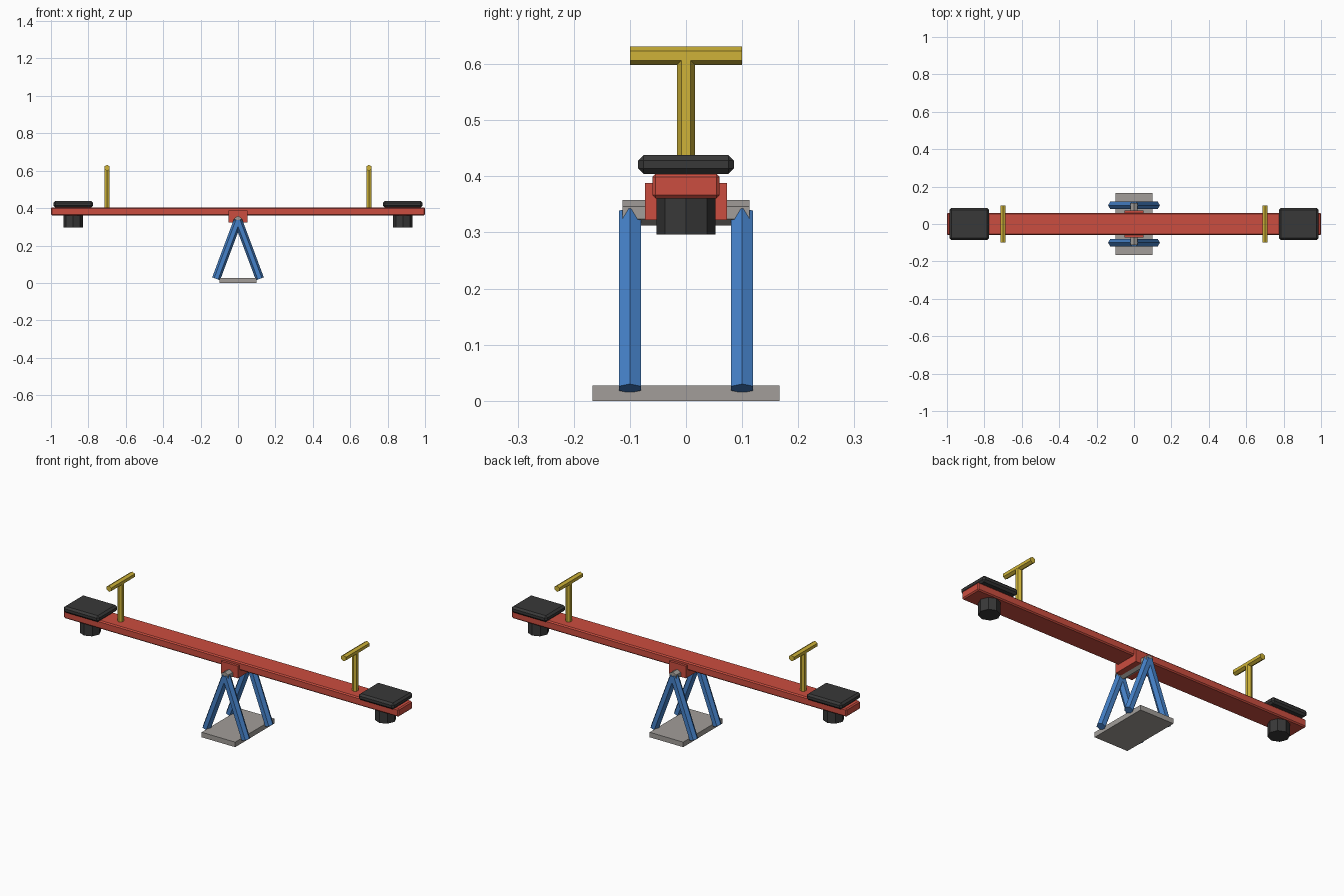
import bpy
from math import pi
from mathutils import Vector, Matrix

cube = bpy.data.objects.get("Cube")
if cube:
    bpy.data.objects.remove(cube, do_unlink=True)


def material(name, r, g, b):
    mat = bpy.data.materials.new(name)
    mat.use_nodes = True
    mat.diffuse_color = (r, g, b, 1)
    bsdf = next(n for n in mat.node_tree.nodes if n.type == 'BSDF_PRINCIPLED')
    bsdf.inputs["Base Color"].default_value = (r, g, b, 1)
    return mat


red = material("red paint", 0.60, 0.075, 0.05)
blue = material("blue paint", 0.06, 0.22, 0.58)
yellow = material("yellow paint", 0.62, 0.45, 0.04)
grey = material("grey concrete", 0.36, 0.34, 0.32)
black = material("black rubber", 0.04, 0.04, 0.04)


def box(name, centre, size, mat, bevel=0):
    bpy.ops.mesh.primitive_cube_add(size=1, location=centre)
    obj = bpy.context.object
    obj.name = name
    obj.data.transform(Matrix.Diagonal((*size, 1)))
    obj.data.materials.append(mat)
    if bevel:
        mod = obj.modifiers.new("chamfer", 'BEVEL')
        mod.width = bevel
        mod.segments = 1
    return obj


def bar(name, start, end, radius, mat, sides=6, roll=0):
    """Faceted rod between two points, rolled about its own axis."""
    start, end = Vector(start), Vector(end)
    axis = end - start
    bpy.ops.mesh.primitive_cylinder_add(vertices=sides, radius=radius, depth=axis.length)
    obj = bpy.context.object
    obj.name = name
    # keep the rod's local y as close to world y (or z) as possible
    z = axis.normalized()
    ref = Vector((0, 0, 1)) if abs(z.y) > 0.9 else Vector((0, 1, 0))
    x = ref.cross(z).normalized()
    y = z.cross(x)
    rot = Matrix((x, y, z)).transposed().to_4x4()
    obj.data.transform(Matrix.Rotation(roll, 4, 'Z'))
    obj.matrix_world = Matrix.Translation((start + end) / 2) @ rot
    obj.data.materials.append(mat)
    return obj


# Base and pivot
box("base_slab", (0, 0, 0.0135), (0.2, 0.334, 0.027), grey)
bar("axle", (0, -0.113, 0.335), (0, 0.113, 0.335), 0.023, grey)
box("pivot_bracket", (0, 0, 0.355), (0.1, 0.146, 0.066), red)

# Two A-frames
for y, depth in ((-0.1, "front"), (0.1, "back")):
    for s, side in ((-1, "right"), (1, "left")):
        bar(f"{depth}_{side}_leg", (s * 0.117, y, 0.022), (0, y, 0.335),
            0.0225, blue, roll=pi / 6)

# Plank
box("plank", (0, 0, 0.3825), (2, 0.12, 0.044), red, 0.006)

# Seat, bumper and handle at each end
for s, side in ((-1, "right"), (1, "left")):
    box(f"{side}_seat", (s * 0.881, 0, 0.421), (0.212, 0.171, 0.034), black, 0.01)
    bar(f"{side}_bumper", (s * 0.881, 0, 0.296), (s * 0.881, 0, 0.366), 0.053, black, sides=8)
    bar(f"{side}_handle_post", (s * 0.7, 0, 0.39), (s * 0.7, 0, 0.612), 0.0162, yellow)
    bar(f"{side}_handlebar", (s * 0.7, -0.1, 0.615), (s * 0.7, 0.1, 0.615), 0.0165, yellow)
